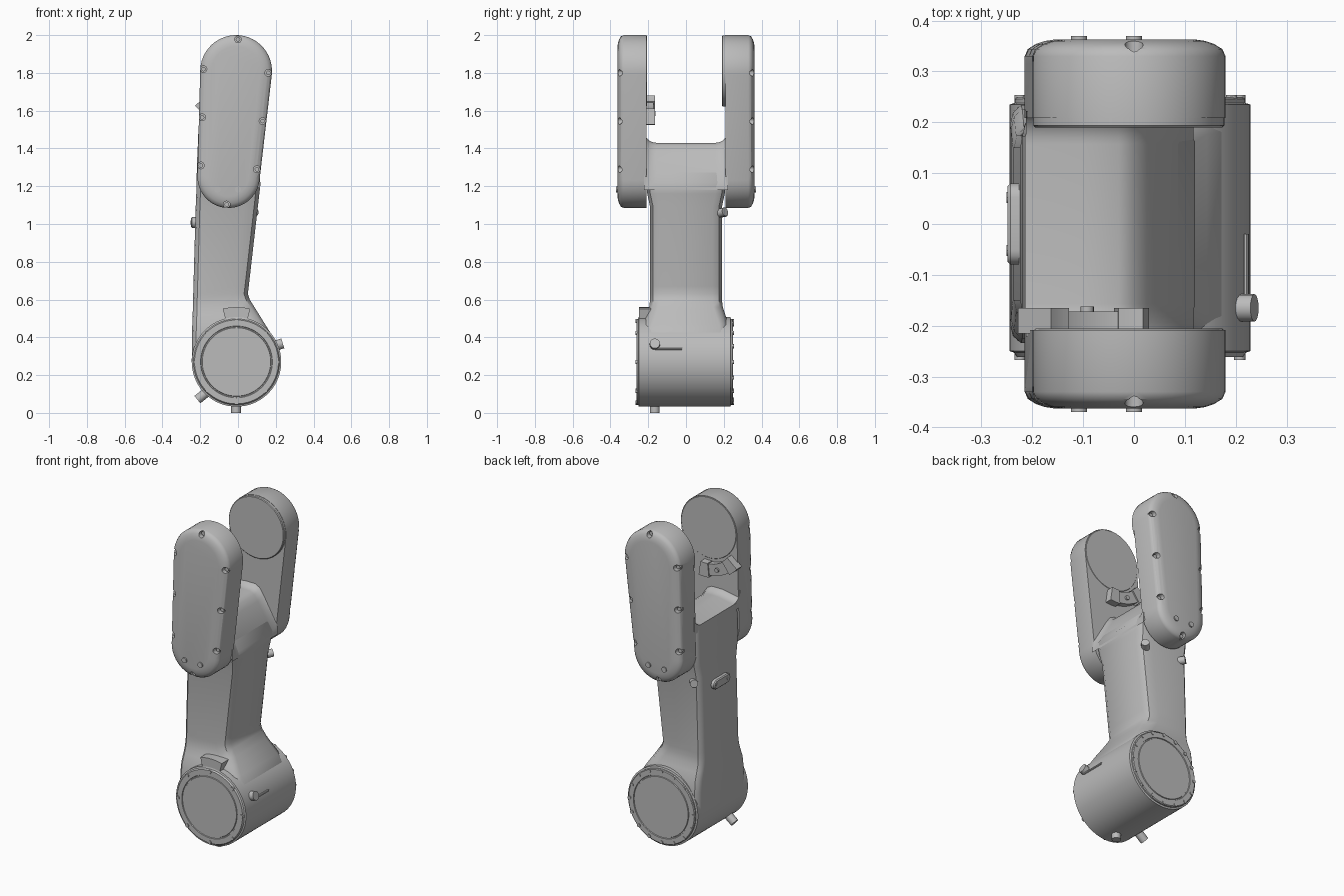
import bpy, bmesh, math
from mathutils import Vector

cube = bpy.data.objects.get("Cube")
if cube:
    bpy.data.objects.remove(cube, do_unlink=True)

grey = bpy.data.materials.new("satin_grey")
grey.use_nodes = True
COLOUR = (0.5, 0.5, 0.5, 1)
grey.diffuse_color = COLOUR
grey.node_tree.nodes["Principled BSDF"].inputs["Base Color"].default_value = COLOUR

BARREL = Vector((-0.008, 0, 0.27))
TOP, LOW = Vector((-0.01, 0, 1.81)), Vector((-0.05, 0, 1.25))
TOP_R, LOW_R = 0.19, 0.165


def finish(name, bm, angle=35):
    bmesh.ops.recalc_face_normals(bm, faces=bm.faces)
    mesh = bpy.data.meshes.new(name)
    bm.to_mesh(mesh)
    bm.free()
    mesh.materials.append(grey)
    ob = bpy.data.objects.new(name, mesh)
    bpy.context.collection.objects.link(ob)
    smooth(ob, angle)
    return ob


def smooth(ob, angle=35):
    bpy.ops.object.select_all(action='DESELECT')
    bpy.context.view_layer.objects.active = ob
    ob.select_set(True)
    bpy.ops.object.shade_smooth_by_angle(angle=math.radians(angle))


def loft(bm, rings):
    """Skin equal-length closed rings and cap both ends."""
    vs = [[bm.verts.new(p) for p in r] for r in rings]
    n = len(vs[0])
    for a, b in zip(vs, vs[1:]):
        for i in range(n):
            bm.faces.new((a[i], a[(i + 1) % n], b[(i + 1) % n], b[i]))
    bm.faces.new(vs[0])
    bm.faces.new(vs[-1])


def rod(bm, a, b, r, n=16):
    a, b = Vector(a), Vector(b)
    q = (b - a).to_track_quat('Z', 'Y')
    ring = [q @ Vector((r * math.cos(2 * math.pi * i / n),
                        r * math.sin(2 * math.pi * i / n), 0)) for i in range(n)]
    loft(bm, [[a + p for p in ring], [b + p for p in ring]])


def polar(c, r, deg, y):
    t = math.radians(deg)
    return Vector((c.x + r * math.cos(t), y, c.z + r * math.sin(t)))


def sector(bm, c, r0, r1, a0, a1, y0, y1, n=10):
    """Slice of a flat ring about the y axis."""
    angs = [a0 + (a1 - a0) * i / n for i in range(n + 1)]
    loft(bm, [[polar(c, r1, a, y) for a in angs] +
              [polar(c, r0, a, y) for a in reversed(angs)] for y in (y0, y1)])


def capsule(y, inset=0, n=24):
    """Outline of a fork arm: two unequal circles joined by tangents."""
    d = TOP - LOW
    phi = math.degrees(math.atan2(d.z, d.x))
    beta = math.degrees(math.acos((LOW_R - TOP_R) / d.length))
    up = [polar(TOP, TOP_R - inset, phi - beta + 2 * beta * i / n, y) for i in range(n + 1)]
    dn = [polar(LOW, LOW_R - inset, phi + beta + (360 - 2 * beta) * i / n, y) for i in range(n + 1)]
    return up + dn


# Round base housing with stepped rims and grooved end caps
bm = bmesh.new()
profile = [(-.262, .181), (-.257, .183), (-.257, .188), (-.262, .19), (-.262, .222),
           (-.253, .228), (-.25, .237), (.235, .237), (.238, .227), (.246, .227),
           (.25, .222), (.25, .19), (.245, .188), (.245, .183), (.25, .181)]
loft(bm, [[polar(BARREL, r, a * 5, y) for a in range(72)] for y, r in profile])
finish("base_housing", bm, 30)

# Rim bolts: sparse on the front, dense on the back
bm = bmesh.new()
for count, y0, y1 in ((8, -.25, -.267), (16, .24, .254)):
    for i in range(count):
        a = 360 * i / count
        rod(bm, polar(BARREL, .216, a, y0), polar(BARREL, .216, a, y1), .011, 12)
finish("rim_bolts", bm)

# Main arm, flaring into the base housing
def arm_ring(z, xl, xr, hy):
    half = [(xr, hy - .05), (xr - .02, hy - .016), (xr - .075, hy),
            (xl + .022, hy), (xl + .006, hy - .015), (xl, hy - .04)]
    pts = half + [(x, -y) for x, y in reversed(half)]
    return [Vector((x, y, z)) for x, y in pts]

bm = bmesh.new()
loft(bm, [arm_ring(*row) for row in (
    (.27, -.245, .2, .236), (.40, -.244, .187, .234), (.47, -.242, .143, .226),
    (.52, -.24, .112, .208), (.56, -.239, .087, .195), (.60, -.238, .062, .19),
    (.63, -.237, .052, .19), (.67, -.236, .057, .19), (1.09, -.224, .105, .19),
    (1.16, -.221, .113, .205), (1.22, -.22, .12, .212), (1.41, -.214, 0, .212))])
finish("main_arm", bm, 40)

# Fork saddle: U profile with filleted corners, falling away on one side
def saddle_ring(x, dz):
    r, hy, z = .065, .222, 1.43
    arc = [(hy - r + r * math.sin(t), z + r - r * math.cos(t))
           for t in [math.pi / 2 * i / 8 for i in range(9)]]
    half = arc + [(hy, z - .04)]
    pts = half + [(-y, h) for y, h in reversed(half)]
    return [Vector((x, y, h + dz)) for y, h in pts]

bm = bmesh.new()
loft(bm, [saddle_ring(*s) for s in
          ((-.212, -.02), (-.1, 0), (-.03, 0), (0, -.015), (.025, -.05), (.117, -.21))])
finish("fork_saddle", bm, 40)

# Screw positions around the edge of each cover
SCREWS = [(0, 1.978), (-.183, 1.82), (.16, 1.8), (-.19, 1.565), (.13, 1.545),
          (-.197, 1.31), (.1, 1.29), (-.06, 1.103)]

for side, s in (("front", -1), ("back", 1)):
    # Fork arm with a softened outer edge and notches for screws
    bm = bmesh.new()
    loft(bm, [capsule(s * y, d) for y, d in
              ((.208, 0), (.33, 0), (.344, .006), (.354, .022), (.36, .04), (.363, .06))])
    arm = finish(side + "_fork_arm", bm)
    bm = bmesh.new()
    for x, z in SCREWS:
        rod(bm, (x, s * .32, z), (x, s * .4, z), .018)
    cutter = finish(side + "_notch_cutter", bm)
    cutter.hide_render = True
    mod = arm.modifiers.new("notches", 'BOOLEAN')
    mod.operation, mod.object = 'DIFFERENCE', cutter
    bpy.context.view_layer.objects.active = arm
    bpy.ops.object.modifier_apply(modifier=mod.name)
    bpy.data.objects.remove(cutter, do_unlink=True)
    smooth(arm)

    bm = bmesh.new()
    for x, z in SCREWS:
        rod(bm, (x, s * .315, z), (x, s * .337, z), .012, 12)
    for x in (-.108, 0):
        rod(bm, (x, s * .35, 1.183), (x, s * .37, 1.183), .016)
    finish(side + "_cover_screws", bm)

    # Round bearing face on the inside of the fork
    bm = bmesh.new()
    inner = .206 if s < 0 else .19
    loft(bm, [[polar(TOP, r, a * 6, s * y) for a in range(60)]
              for y, r in ((.215, .188), (inner + .004, .188), (inner, .184))])
    finish(side + "_bearing_face", bm)

# Curved stop block on the base
bm = bmesh.new()
sector(bm, BARREL, .2, .29, 75.5, 104.5, -.25, -.185)
finish("base_stop", bm)

# Curved stop inside the front fork arm, with thicker ends
bm = bmesh.new()
sector(bm, TOP, .205, .275, 222, 276, -.215, -.172)
for a0, a1 in ((220, 234), (264, 278)):
    sector(bm, TOP, .2, .285, a0, a1, -.215, -.165, 4)
rod(bm, polar(TOP, .24, 250, -.18), polar(TOP, .24, 250, -.162), .013)
finish("fork_stop", bm)

# Fittings and plugs on the base and arm
bm = bmesh.new()
for a, b, r in (((.18, -.165, .35), (.237, -.165, .368), .027),
                ((-.14, -.165, .13), (-.215, -.165, .07), .025),
                ((-.01, -.165, .06), (-.01, -.165, 0), .026),
                ((.055, .165, 1.055), (.092, .207, 1.065), .023),
                ((-.165, .165, 1.055), (-.2, .207, 1.06), .023)):
    rod(bm, a, b, r)
finish("plugs", bm)

bm = bmesh.new()
rod(bm, (.219, -.165, .34), (.219, -.02, .34), .007, 10)
finish("base_rib", bm)

# Pill-shaped plate with two screws on the side of the arm
bm = bmesh.new()
rings = []
for x, r in ((-.215, .028), (-.243, .028), (-.249, .022)):
    rings.append([Vector((x, (.052 if i <= 8 else -.052) + r * math.sin(math.pi * i / 8 if i <= 8 else math.pi * (i - 1) / 8),
                          1.008 + r * math.cos(math.pi * i / 8 if i <= 8 else math.pi * (i - 1) / 8)))
                  for i in range(18)])
loft(bm, rings)
for y in (-.052, .052):
    rod(bm, (-.24, y, 1.008), (-.251, y, 1.008), .011, 12)
finish("side_plate", bm)
